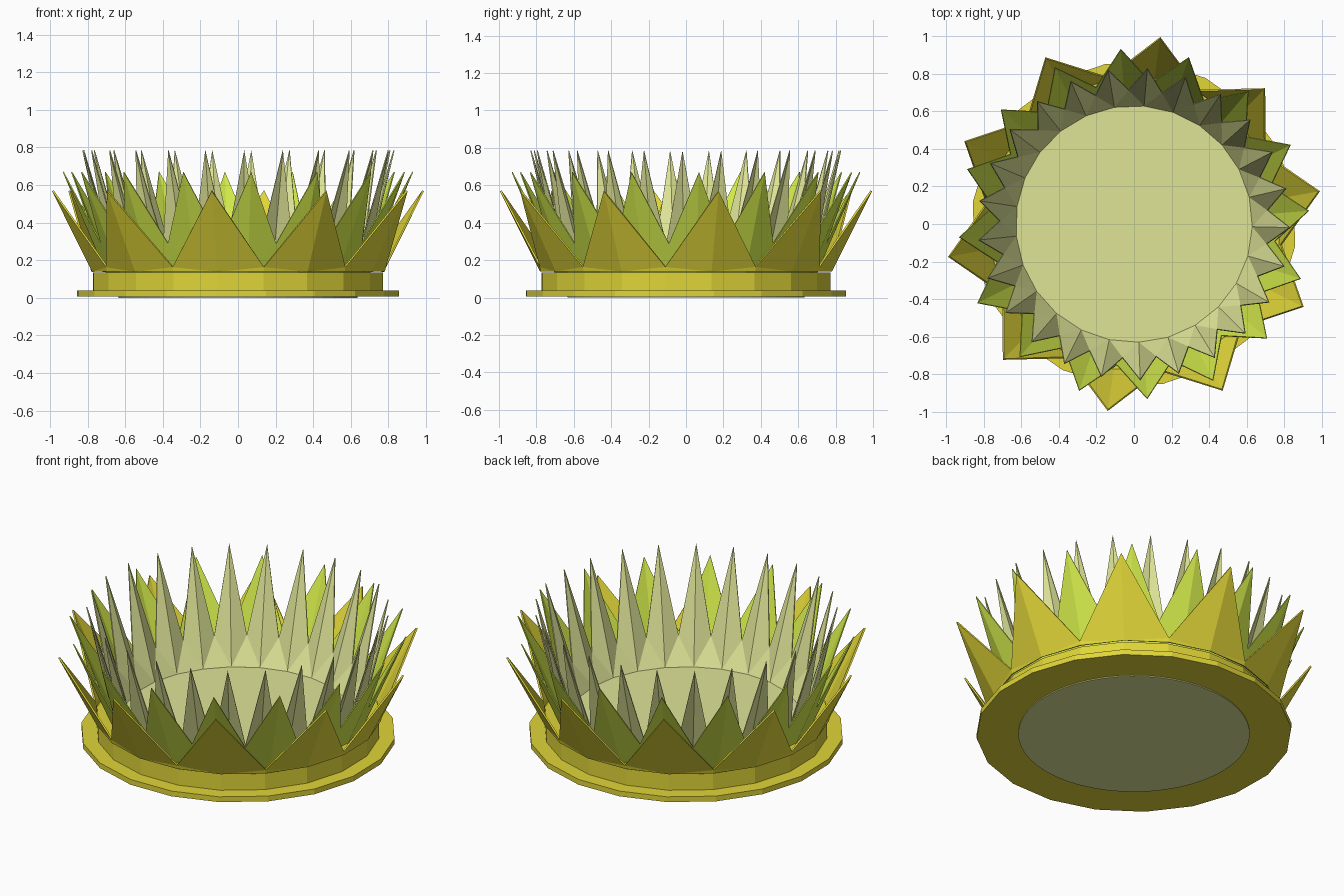
import bpy, bmesh
from math import cos, sin, radians, pi

if "Cube" in bpy.data.objects:
    bpy.data.objects.remove(bpy.data.objects["Cube"])


def material(name, r, g, b):
    m = bpy.data.materials.new(name)
    m.diffuse_color = (r, g, b, 1)
    m.use_nodes = True
    m.node_tree.nodes["Principled BSDF"].inputs["Base Color"].default_value = m.diffuse_color
    return m


YELLOW = material("golden yellow", 0.75, 0.67, 0.04)
GREEN = material("lime green", 0.65, 0.82, 0.07)
PALE = material("pale sage", 0.74, 0.78, 0.31)


def finish(name, bm, mat):
    bmesh.ops.recalc_face_normals(bm, faces=bm.faces)
    mesh = bpy.data.meshes.new(name)
    bm.to_mesh(mesh)
    bm.free()
    mesh.materials.append(mat)
    ob = bpy.data.objects.new(name, mesh)
    bpy.context.collection.objects.link(ob)
    return ob


def ring(bm, count, radius, z, start):
    """Circle of vertices, first one at the start angle in degrees."""
    step = 2 * pi / count
    return [bm.verts.new((radius * cos(radians(start) + i * step),
                          radius * sin(radians(start) + i * step), z))
            for i in range(count)]


def lathe(name, profile, count, start, mat, closed):
    """Faceted turned part; closed loops the profile, otherwise it is capped."""
    bm = bmesh.new()
    rings = [ring(bm, count, r, z, start) for r, z in profile]
    pairs = list(zip(rings, rings[1:] + rings[:1])) if closed else list(zip(rings, rings[1:]))
    for a, b in pairs:
        for i in range(count):
            j = (i + 1) % count
            bm.faces.new((a[i], a[j], b[j], b[i]))
    if not closed:
        bm.faces.new(rings[0])
        bm.faces.new(rings[-1])
    return finish(name, bm, mat)


def petal_ring(name, count, start, base, valley, tip, split_base, thick, mat):
    """Folded pointed petals; base, valley and tip are (radius, z)."""
    half = 180 / count
    bm = bmesh.new()
    folds = ring(bm, count, *base, start)
    tips = ring(bm, count, *tip, start)
    dips = ring(bm, count, *valley, start + half)
    mids = ring(bm, count, *base, start + half) if split_base else None
    for i in range(count):
        j = (i + 1) % count
        bm.faces.new((folds[i], dips[i], tips[i]))
        bm.faces.new((folds[j], tips[j], dips[i]))
        if split_base:
            bm.faces.new((folds[i], mids[i], dips[i]))
            bm.faces.new((mids[i], folds[j], dips[i]))
        else:
            bm.faces.new((folds[i], folds[j], dips[i]))
    ob = finish(name, bm, mat)
    mod = ob.modifiers.new("thickness", 'SOLIDIFY')
    mod.thickness = thick
    mod.offset = 0
    return ob


# Yellow flanged foot with its upright band
lathe("base_flange", [(0.62, 0.006), (0.865, 0.006), (0.865, 0.038), (0.78, 0.038),
                      (0.78, 0.135), (0.62, 0.125)],
      20, 10, YELLOW, True)

# Pale raised floor
lathe("floor_disc", [(0.635, 0.0), (0.635, 0.13)], 50, -1.3, PALE, False)

# Three rows of petals, outer to inner
petal_ring("outer_petals", 10, 10, (0.784, 0.141), (0.79, 0.165), (1.0, 0.57),
           True, 0.010, YELLOW)
petal_ring("middle_petals", 16, 4.3, (0.70, 0.13), (0.755, 0.29), (0.932, 0.67),
           False, 0.006, GREEN)
petal_ring("inner_petals", 25, -1.3, (0.632, 0.13), (0.715, 0.285), (0.83, 0.785),
           False, 0.006, PALE)
